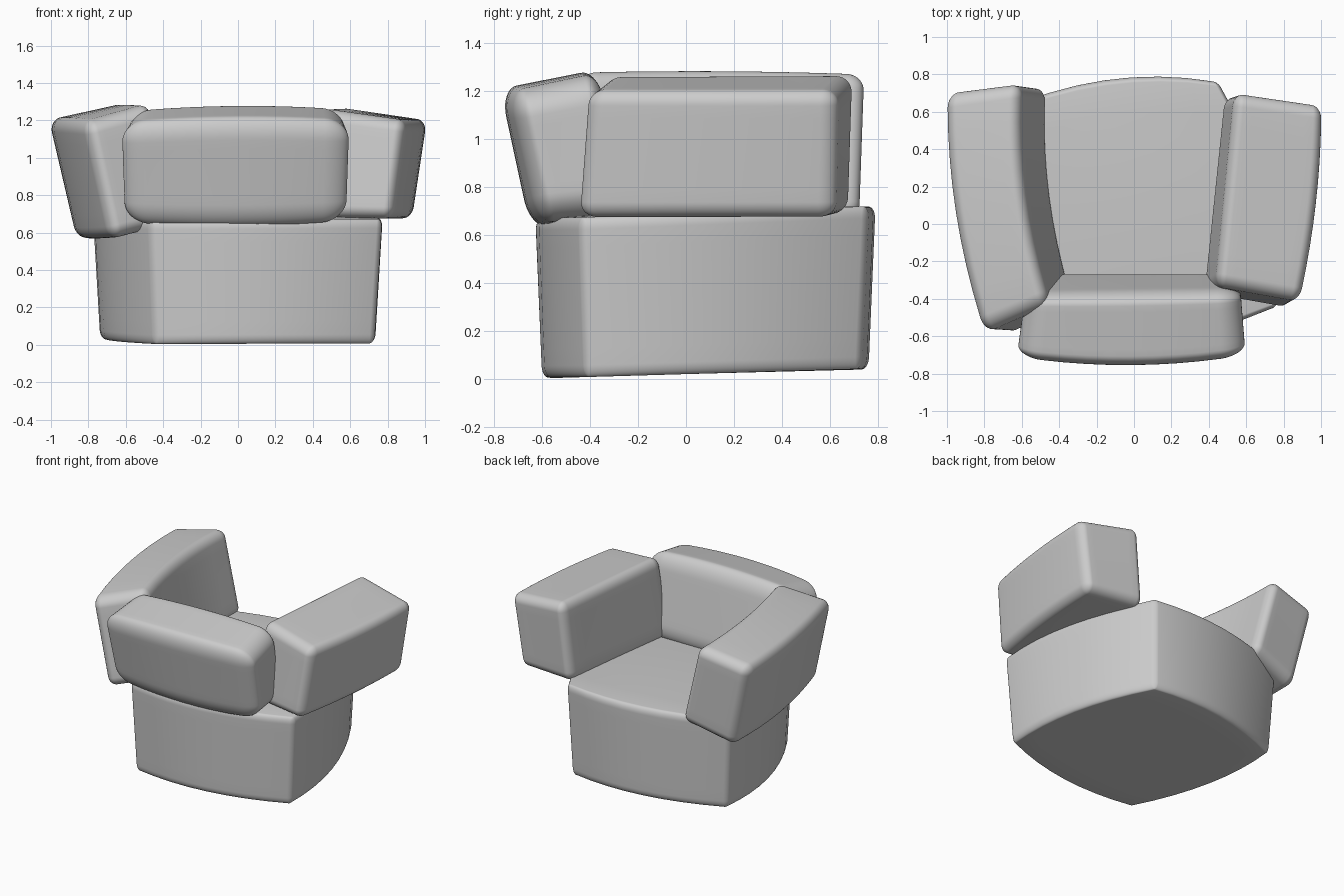
import bpy
import bmesh
from math import tan, pi
from mathutils import Vector

if "Cube" in bpy.data.objects:
    bpy.data.objects.remove(bpy.data.objects["Cube"])


def axis_points(half, r, mid=9, arc=5):
    """Grid positions along one axis: dense in the rounded edge, even in the middle."""
    inner = half - r
    edge = [inner + r * tan(pi / 4 * k / arc) for k in range(1, arc + 1)]
    middle = [inner * (2 * k / (mid - 1) - 1) for k in range(mid)]
    return [-e for e in reversed(edge)] + middle + edge


def cushion(name, bottom, top, radii, warp):
    """Rounded block stretched between two corner quads, then bowed by warp(u).
    Corner order: (-x,-y), (+x,-y), (+x,+y), (-x,+y)."""
    b = [Vector(c) for c in bottom]
    t = [Vector(c) for c in top]
    half = Vector(((b[1] - b[0]).length, (b[3] - b[0]).length, (t[0] - b[0]).length)) / 2
    grid = [axis_points(half[i], radii[i]) for i in range(3)]
    bm = bmesh.new()

    def place(p):
        q = Vector([max(-half[i] + radii[i], min(half[i] - radii[i], p[i])) for i in range(3)])
        e = Vector([(p[i] - q[i]) / radii[i] for i in range(3)]).normalized()
        u = Vector([(q[i] + e[i] * radii[i]) / half[i] for i in range(3)])
        x, y, z = [(c + 1) / 2 for c in u]
        low = b[0].lerp(b[1], x).lerp(b[3].lerp(b[2], x), y)
        high = t[0].lerp(t[1], x).lerp(t[3].lerp(t[2], x), y)
        return low.lerp(high, z) + Vector(warp(u))

    for a in range(3):
        i, j = (a + 1) % 3, (a + 2) % 3
        for side in (-1, 1):
            rows = []
            for pi_ in grid[i]:
                row = []
                for pj in grid[j]:
                    p = [0, 0, 0]
                    p[a], p[i], p[j] = side * half[a], pi_, pj
                    row.append(bm.verts.new(place(p)))
                rows.append(row)
            for m in range(len(rows) - 1):
                for n in range(len(rows[0]) - 1):
                    bm.faces.new((rows[m][n], rows[m + 1][n], rows[m + 1][n + 1], rows[m][n + 1]))
    bmesh.ops.remove_doubles(bm, verts=bm.verts, dist=0.0005)
    bmesh.ops.recalc_face_normals(bm, faces=bm.faces)
    mesh = bpy.data.meshes.new(name)
    bm.to_mesh(mesh)
    bm.free()
    obj = bpy.data.objects.new(name, mesh)
    bpy.context.collection.objects.link(obj)
    bpy.ops.object.select_all(action='DESELECT')
    obj.select_set(True)
    bpy.context.view_layer.objects.active = obj
    bpy.ops.object.shade_smooth_by_angle(angle=pi / 5)
    return obj


# Seat block: slightly twisted plan, bulging sides, narrower at the floor
plan = [(-0.47, -0.59), (0.77, -0.44), (0.45, 0.76), (-0.77, 0.58)]
foot = [(-0.01 + (x + 0.01) * 0.945, 0.07 + (y - 0.07) * 0.955) for x, y in plan]
cushion("seat",
        [(x, y, 0.005 + 0.03 * (y + 0.5)) for x, y in foot],
        [(x, y, 0.67 + 0.04 * (y + 0.5)) for x, y in plan],
        (0.025, 0.025, 0.05),
        lambda u: (0.10 * u.x * (1 - u.y ** 2), 0.10 * u.y * (1 - u.x ** 2),
                   0.02 * max(u.z, 0) * (1 - u.x ** 2) * (1 - u.y ** 2)))

# Backrest: reclined slab with a bowed outer face and crowned top
cushion("backrest",
        [(-0.61, -0.60, 0.65), (0.58, -0.60, 0.66), (0.56, -0.25, 0.69), (-0.57, -0.25, 0.69)],
        [(-0.63, -0.73, 1.18), (0.60, -0.72, 1.19), (0.57, -0.36, 1.27), (-0.58, -0.38, 1.26)],
        (0.13, 0.06, 0.11),
        lambda u: (0, -0.05 * (1 - u.x ** 2) * (1 - u.y) / 2,
                   0.025 * u.z * (1 - u.x ** 2)))

# Left arm: leans outwards and bows along its length
cushion("left_arm",
        [(-0.67, -0.59, 0.565), (-0.31, -0.43, 0.66), (-0.46, 0.73, 0.68), (-0.86, 0.67, 0.565)],
        [(-0.81, -0.58, 1.19), (-0.46, -0.43, 1.29), (-0.61, 0.75, 1.28), (-1.01, 0.70, 1.20)],
        (0.06, 0.08, 0.07),
        lambda u: (-0.055 * (1 - u.y ** 2), 0, 0.01 * u.z * (1 - u.y ** 2)))

# Right arm: smaller and more upright
cushion("right_arm",
        [(0.37, -0.37, 0.68), (0.82, -0.45, 0.675), (0.93, 0.62, 0.675), (0.48, 0.68, 0.69)],
        [(0.44, -0.33, 1.265), (0.89, -0.41, 1.20), (1.01, 0.63, 1.20), (0.54, 0.70, 1.27)],
        (0.05, 0.07, 0.07),
        lambda u: (0.03 * (1 - u.y ** 2) * (u.x + 1) / 2, 0, 0))
